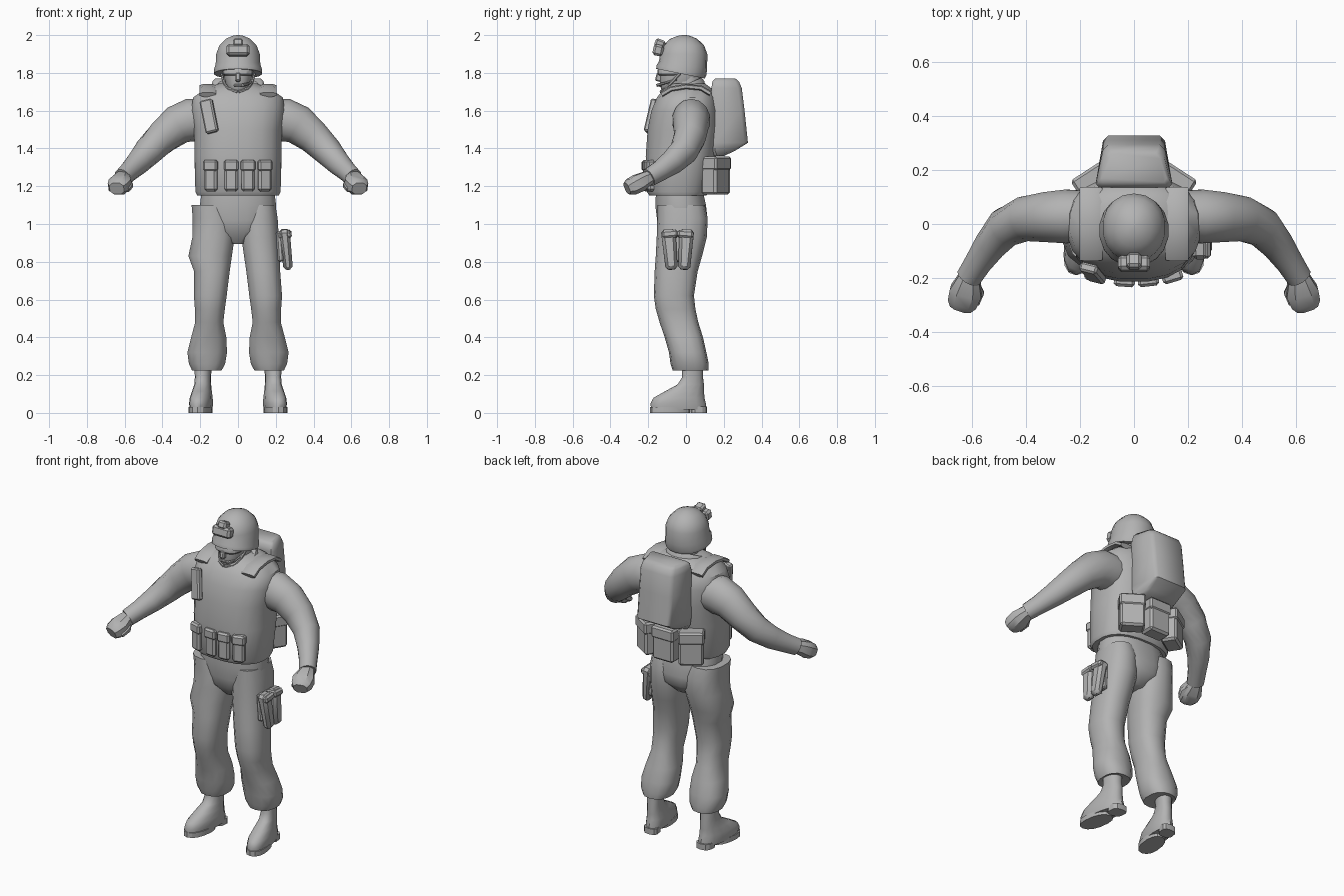
import bpy, bmesh, math
from mathutils import Vector, Matrix

GREY = bpy.data.materials.new("plain_grey")
GREY.diffuse_color = (0.45, 0.45, 0.45, 1)


def finish(name, bm, angle=45):
    bmesh.ops.recalc_face_normals(bm, faces=bm.faces)
    me = bpy.data.meshes.new(name)
    bm.to_mesh(me)
    bm.free()
    me.materials.append(GREY)
    me.shade_smooth()
    me.set_sharp_from_angle(angle=math.radians(angle))
    ob = bpy.data.objects.new(name, me)
    bpy.context.collection.objects.link(ob)
    return ob


def skin(name, rings, angle=45):
    """Join rings of points into a closed, capped surface."""
    bm = bmesh.new()
    rows = [[bm.verts.new(p) for p in r] for r in rings]
    n = len(rows[0])
    for a, b in zip(rows, rows[1:]):
        for i in range(n):
            j = (i + 1) % n
            bm.faces.new((a[i], a[j], b[j], b[i]))
    bm.faces.new(rows[0])
    bm.faces.new(rows[-1])
    return finish(name, bm, angle)


def unit(n, p):
    out = []
    for i in range(n):
        t = 2 * math.pi * (i + 0.5) / n
        c, s = math.cos(t), math.sin(t)
        out.append((math.copysign(abs(c) ** (2 / p), c), math.copysign(abs(s) ** (2 / p), s)))
    return out


def level(z, x0, x1, y0, y1, tilt=0, n=16, p=2.3):
    """Horizontal ring between x0..x1 and y0..y1, sloped along y."""
    pts = []
    for c, s in unit(n, p):
        y = (y0 + y1) / 2 + s * (y1 - y0) / 2
        pts.append(((x0 + x1) / 2 + c * (x1 - x0) / 2, y, z + tilt * y))
    return pts


def tube(name, path, n=12, p=2.0, angle=50):
    """Path of (x, y, z, horizontal radius, vertical radius)."""
    pos = [Vector(q[:3]) for q in path]
    rings = []
    for i, q in enumerate(path):
        t = (pos[min(i + 1, len(pos) - 1)] - pos[max(i - 1, 0)]).normalized()
        u = t.cross(Vector((0, 0, 1))).normalized()
        v = u.cross(t)
        rings.append([pos[i] + u * c * q[3] + v * s * q[4] for c, s in unit(n, p)])
    return skin(name, rings, angle)


def box(name, loc, size, rot=(0, 0, 0), bev=0.012, taper=1.0):
    """Bevelled box; taper scales the bottom."""
    bm = bmesh.new()
    bmesh.ops.create_cube(bm, size=1)
    for v in bm.verts:
        k = taper if v.co.z < 0 else 1
        v.co = (v.co.x * size[0] * k, v.co.y * size[1] * k, v.co.z * size[2])
    bmesh.ops.bevel(bm, geom=bm.edges[:], offset=bev, segments=1, affect='EDGES')
    m = Matrix.Translation(loc)
    for ang, ax in zip(reversed(rot), "ZYX"):
        m = m @ Matrix.Rotation(math.radians(ang), 4, ax)
    bm.transform(m)
    return finish(name, bm, 35)


def pouch(name, loc, size, rot):
    """Pouch with a slightly larger lid."""
    box(name, loc, size, rot)
    lid = Vector(loc) + Vector((0, 0, size[2] * 0.33))
    box(name + "_flap", lid, (size[0] + 0.008, size[1] + 0.012, size[2] * 0.36), rot, 0.01)


# Vest
vest = [(1.15, .218, -.195, .11), (1.17, .228, -.208, .12), (1.36, .232, -.215, .16),
        (1.5, .235, -.205, .178), (1.6, .25, -.185, .175), (1.67, .24, -.155, .16),
        (1.715, .175, -.12, .14), (1.745, .1, -.075, .1)]
skin("vest", [level(z, -r, r, a, b, n=20, p=2.5) for z, r, a, b in vest])

# Sloped collar around the neck
collar = [(1.66, .14, -.165, .11), (1.715, .135, -.15, .1), (1.74, .115, -.13, .085),
          (1.735, .09, -.105, .065), (1.70, .08, -.095, .06)]
skin("collar", [level(z, -r, r, a, b, .42, 16, 2) for z, r, a, b in collar])
skin("neck", [level(z, -r, r, -.07, .08, n=12) for z, r in [(1.64, .08), (1.8, .066)]])

# Pelvis
pelvis = [(1.18, .195, -.16, .09), (1.1, .205, -.165, .108), (1.02, .2, -.155, .117),
          (.96, .17, -.145, .112), (.895, .05, -.09, .05)]
skin("trousers_hips", [level(z, -r, r, a, b) for z, r, a, b in pelvis])

# Trouser legs: height, inner x, outer x, front y, back y
leg = [(1.1, .04, .2, -.15, .1), (1.03, .02, .212, -.152, .115), (.93, .016, .218, -.155, .11),
       (.83, .03, .222, -.16, .085), (.75, .042, .225, -.166, .062), (.62, .058, .235, -.17, .042),
       (.55, .068, .23, -.16, .05), (.48, .076, .228, -.14, .065), (.4, .06, .25, -.113, .09),
       (.32, .056, .27, -.09, .108), (.26, .066, .262, -.082, .12), (.225, .085, .245, -.07, .118),
       (.23, .13, .235, -.02, .1)]
bulge = {1.1: .048, 1.03: .03, .93: .026, .83: .043, .75: .01}
for side, s in (("left", 1), ("right", -1)):
    rings = []
    for z, xi, xo, a, b in leg:
        xo += bulge.get(z, 0) if s < 0 else 0
        rings.append(level(z, s * xi, s * xo, a, b, n=14, p=2.4))
    skin(side + "_trouser_leg", rings, 55)

    # Boot, toes turned slightly out
    boot = [(0.018, .055, -.185, .108), (.05, .06, -.188, .105), (.08, .057, -.172, .098),
            (.115, .05, -.11, .095), (.15, .043, -.045, .095), (.19, .042, -.02, .09),
            (.26, .045, -.02, .09)]
    out = lambda y: s * (.19 - .13 * y)

    def turned(ring):
        return [(x + out(y), y, z) for x, y, z in ring]
    skin(side + "_boot", [turned(level(z, -r, r, a, b, n=14)) for z, r, a, b in boot])
    skin(side + "_sole", [turned(level(z, -.058, .058, -.19, .02, n=14)) for z in (0, .03)], 30)
    skin(side + "_heel", [turned(level(z, -.045, .045, .025, .112, n=10, p=3)) for z in (0, .035)], 30)

    # Sleeve bending forward at the elbow
    tube(side + "_sleeve", [(s * x, y, z, a, b) for x, y, z, a, b in [
        (.17, .03, 1.555, .095, .105), (.25, .028, 1.55, .102, .115), (.32, .026, 1.525, .095, .105),
        (.4, .02, 1.46, .085, .09), (.475, -.012, 1.385, .075, .078), (.53, -.075, 1.325, .062, .066),
        (.575, -.14, 1.28, .052, .055), (.612, -.198, 1.245, .048, .05)]], 14)
    # Fist and thumb
    tube(side + "_hand", [(s * x, y, z, a, b) for x, y, z, a, b in [
        (.604, -.18, 1.252, .036, .036), (.614, -.212, 1.238, .048, .042),
        (.622, -.25, 1.217, .064, .05), (.635, -.29, 1.197, .058, .047),
        (.642, -.312, 1.187, .042, .034)]], 8, 2.6, 35)
    tube(side + "_thumb", [(s * x, y, z, r, r) for x, y, z, r in [
        (.59, -.22, 1.225, .02), (.575, -.255, 1.205, .022), (.585, -.295, 1.18, .014)]], 6)

    # Chin strap
    tube(side + "_chin_strap", [(s * x, y, z, .006, .008) for x, y, z in [
        (.09, -.02, 1.81), (.076, -.075, 1.75), (.05, -.115, 1.712), (.004, -.134, 1.7)]], 6)
    # Shoulder strap over the vest
    tube(side + "_shoulder_strap", [(s * .16, y, z, .045, .014) for y, z in [
        (-.13, 1.685), (-.08, 1.715), (0, 1.728), (.08, 1.72), (.13, 1.69)]], 8, 3)

# Head, glasses and nose
head = [(1.685, .035, -.115, -.01), (1.7, .05, -.128, .03), (1.74, .066, -.138, .07),
        (1.79, .077, -.137, .088), (1.87, .08, -.13, .09)]
skin("head", [level(z, -r, r, a, b, n=14) for z, r, a, b in head])
skin("glasses", [level(z, -r, r, -f, .02, n=14, p=2.8) for z, r, f in
                 [(1.785, .072, .143), (1.795, .081, .151), (1.815, .082, .151), (1.825, .078, .146)]], 30)
box("nose", (0, -.143, 1.777), (.026, .034, .045), (-14, 0, 0), .006)
box("mouth", (0, -.135, 1.733), (.045, .018, .014), (0, 0, 0), .004)
tube("microphone", [(.075, -.05, 1.765, .006, .006), (.062, -.115, 1.745, .006, .006),
                    (.025, -.152, 1.735, .009, .009)], 6)

# Helmet with flared rim
helmet = [(1.79, .108, -.135, .088, -.2), (1.79, .128, -.158, .1, -.2), (1.81, .129, -.155, .108, -.2),
          (1.84, .12, -.143, .112, -.15), (1.9, .117, -.138, .113, 0), (1.945, .1, -.12, .096, 0),
          (1.98, .066, -.085, .06, 0), (1.996, .03, -.045, .022, 0), (2.0, .008, -.018, 0, 0)]
skin("helmet", [level(z, -r, r, a, b, t, 18, 2.1) for z, r, a, b, t in helmet], 50)
box("helmet_mount", (0, -.147, 1.92), (.12, .055, .06), (-12, 0, 0), .012)
box("helmet_mount_top", (0, -.138, 1.955), (.055, .055, .045), (-22, 0, 0), .01)

# Backpack: tapered from its wide front to its narrow back
def pack_ring(z, y0, y1, k=1):
    return [(x * k, y, z) for x, y in [(-.13, y0), (.13, y0), (.142, y0 + .015), (.115, y1 - .02),
            (.095, y1), (-.095, y1), (-.115, y1 - .02), (-.142, y0 + .015)]]
skin("backpack", [pack_ring(*q) for q in [
    (1.36, .15, .2, .88), (1.385, .14, .255, .97), (1.43, .135, .328), (1.6, .135, .31),
    (1.72, .135, .295), (1.755, .14, .28, .95), (1.77, .155, .262, .85)]], 50)

# Rear waist pouches
for nm, x, y, rz in (("middle", 0, .185, 0), ("left", .145, .155, -33), ("right", -.145, .155, 33)):
    pouch(nm + "_rear_pouch", (x, y, 1.255), (.14, .095, .2), (0, 0, rz))

# Front magazine pouches following the curve of the vest
for i, x in enumerate((-.142, -.035, .052, .14)):
    pouch("front_pouch_%d" % (i + 1), (x, -.205 + .9 * x * x, 1.255), (.07, .045, .165), (0, 0, x * 120))

# Tilted chest pouch
box("chest_pouch", (-.153, -.182, 1.57), (.068, .035, .18), (-10, -14, -14), .008)

# Thigh pouches and strap on the left leg
for i, (y, rx) in enumerate(((-.085, 5), (-.003, -4))):
    box("thigh_pouch_%d" % (i + 1), (.255, y, .865), (.06, .078, .215), (rx, -6, 0), .016, .82)
    box("thigh_pouch_cap_%d" % (i + 1), (.25, y, .945), (.068, .084, .04), (rx, -6, 0), .01)
box("thigh_plate", (.222, -.045, .88), (.03, .14, .16), (0, -4, 0), .008)
